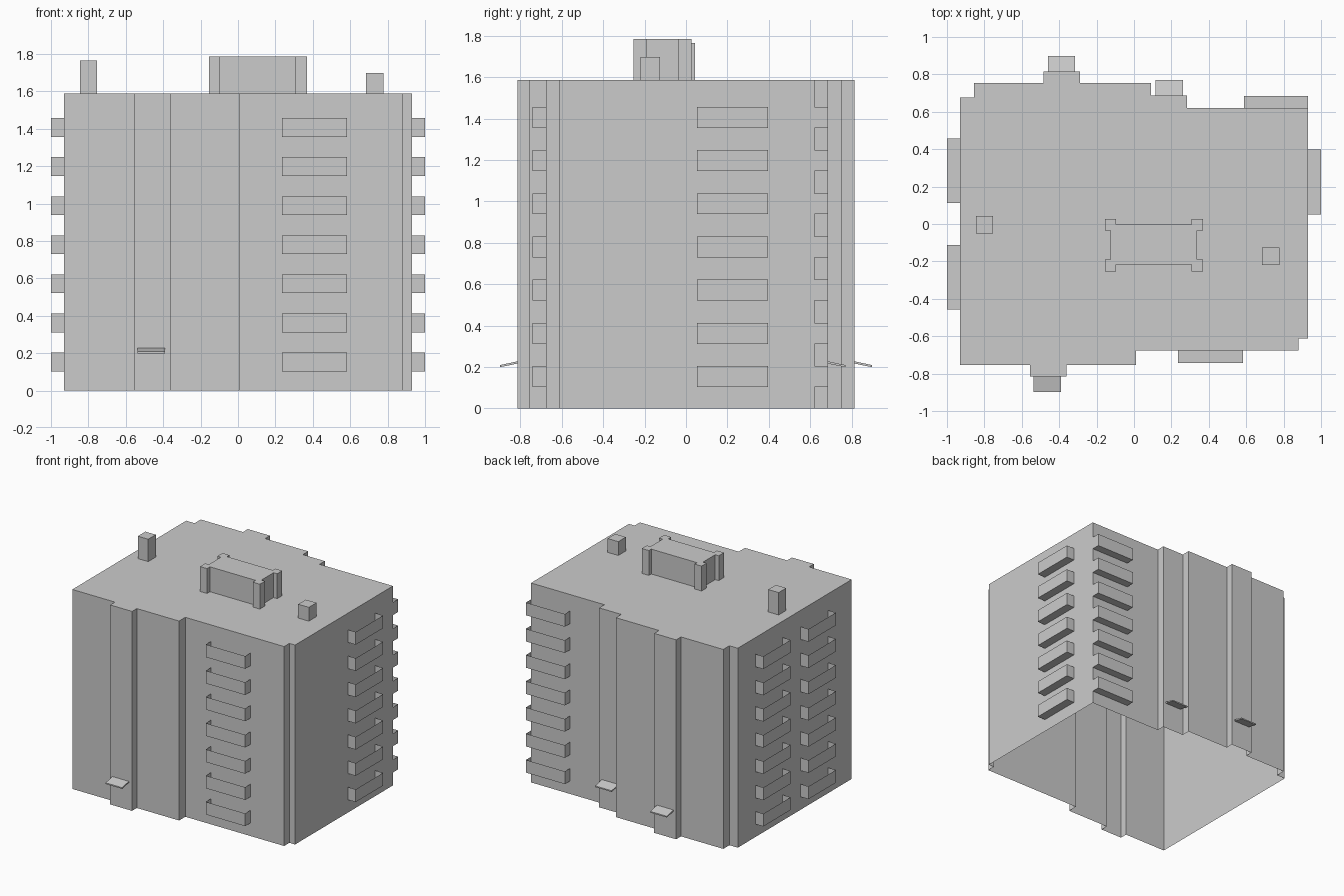
import bpy, bmesh
from mathutils import Vector

if "Cube" in bpy.data.objects:
    bpy.data.objects.remove(bpy.data.objects["Cube"])

ROOF = 1.587


def make_object(name, bm, fix_normals=True):
    if fix_normals:
        bmesh.ops.recalc_face_normals(bm, faces=bm.faces)
    mesh = bpy.data.meshes.new(name)
    bm.to_mesh(mesh)
    bm.free()
    obj = bpy.data.objects.new(name, mesh)
    bpy.context.collection.objects.link(obj)
    return obj


def tower(name, outline, z0, z1):
    """Counter-clockwise outline raised into walls with a flat cap and open underside."""
    bm = bmesh.new()
    low = [bm.verts.new((x, y, z0)) for x, y in outline]
    high = [bm.verts.new((x, y, z1)) for x, y in outline]
    n = len(outline)
    for i in range(n):
        j = (i + 1) % n
        bm.faces.new((low[i], low[j], high[j], high[i]))
    bm.faces.new(high)
    return make_object(name, bm, False)


def rect(x0, x1, y0, y1):
    return [(x0, y0), (x1, y0), (x1, y1), (x0, y1)]


def balcony_column(name, start, end, out):
    """Seven thin balconies (floor, front, two sides) between two wall points."""
    bm = bmesh.new()
    a, b, o = Vector((*start, 0)), Vector((*end, 0)), Vector((*out, 0))
    plan = [a, a + o, b + o, b]
    for k in range(7):
        z = 0.103 + k * 0.2087
        low = [bm.verts.new(p + Vector((0, 0, z))) for p in plan]
        high = [bm.verts.new(p + Vector((0, 0, z + 0.101))) for p in plan]
        for i in range(3):
            bm.faces.new((low[i], low[i + 1], high[i + 1], high[i]))
        bm.faces.new(low[::-1])
    return make_object(name, bm, False)


def canopy(name, x0, x1, wall_y, side):
    """Sloped thin slab over a doorway; side is -1 for front, 1 for back."""
    bm = bmesh.new()
    profile = [(0, 0.216), (0, 0.227), (0.084, 0.209), (0.084, 0.199)]
    ends = [[bm.verts.new((x, wall_y + side * d, z)) for d, z in profile] for x in (x0, x1)]
    bm.faces.new(ends[0])
    bm.faces.new(ends[1])
    for i in range(4):
        j = (i + 1) % 4
        bm.faces.new((ends[0][i], ends[0][j], ends[1][j], ends[1][i]))
    return make_object(name, bm)


# Main block with stepped facades
tower("building_shell", [
    (-0.93, -0.755), (-0.555, -0.755), (-0.555, -0.815), (-0.362, -0.815),
    (-0.362, -0.755), (0.01, -0.755), (0.01, -0.677), (0.88, -0.677),
    (0.88, -0.611), (0.93, -0.611), (0.93, 0.62), (0.284, 0.62),
    (0.284, 0.686), (0.09, 0.686), (0.09, 0.754), (-0.29, 0.754),
    (-0.29, 0.815), (-0.484, 0.815), (-0.484, 0.754), (-0.856, 0.754),
    (-0.856, 0.677), (-0.93, 0.677)], 0, ROOF)

# Rooftop room with corner piers, and two chimneys
tower("roof_room", [
    (-0.156, -0.254), (-0.095, -0.254), (-0.095, -0.217), (0.308, -0.217),
    (0.308, -0.254), (0.37, -0.254), (0.37, -0.189), (0.338, -0.189),
    (0.338, -0.036), (0.37, -0.036), (0.37, 0.027), (0.308, 0.027),
    (0.308, -0.003), (-0.095, -0.003), (-0.095, 0.027), (-0.156, 0.027),
    (-0.156, -0.036), (-0.125, -0.036), (-0.125, -0.189), (-0.156, -0.189)], ROOF, 1.785)
tower("tall_chimney", rect(-0.846, -0.754, -0.052, 0.043), ROOF, 1.765)
tower("short_chimney", rect(0.684, 0.778, -0.22, -0.125), ROOF, 1.697)

# Balcony columns, ordered so the faces point outward
balcony_column("front_balconies", (0.236, -0.677), (0.583, -0.677), (0, -0.065))
balcony_column("right_balconies", (0.93, 0.052), (0.93, 0.397), (0.07, 0))
balcony_column("back_balconies", (0.93, 0.62), (0.587, 0.62), (0, 0.065))
balcony_column("left_back_balconies", (-0.93, 0.456), (-0.93, 0.112), (-0.07, 0))
balcony_column("left_front_balconies", (-0.93, -0.113), (-0.93, -0.457), (-0.07, 0))

# Entrance canopies
canopy("front_canopy", -0.536, -0.391, -0.815, -1)
canopy("back_canopy", -0.46, -0.315, 0.815, 1)
canopy("back_side_canopy", 0.115, 0.261, 0.686, 1)
